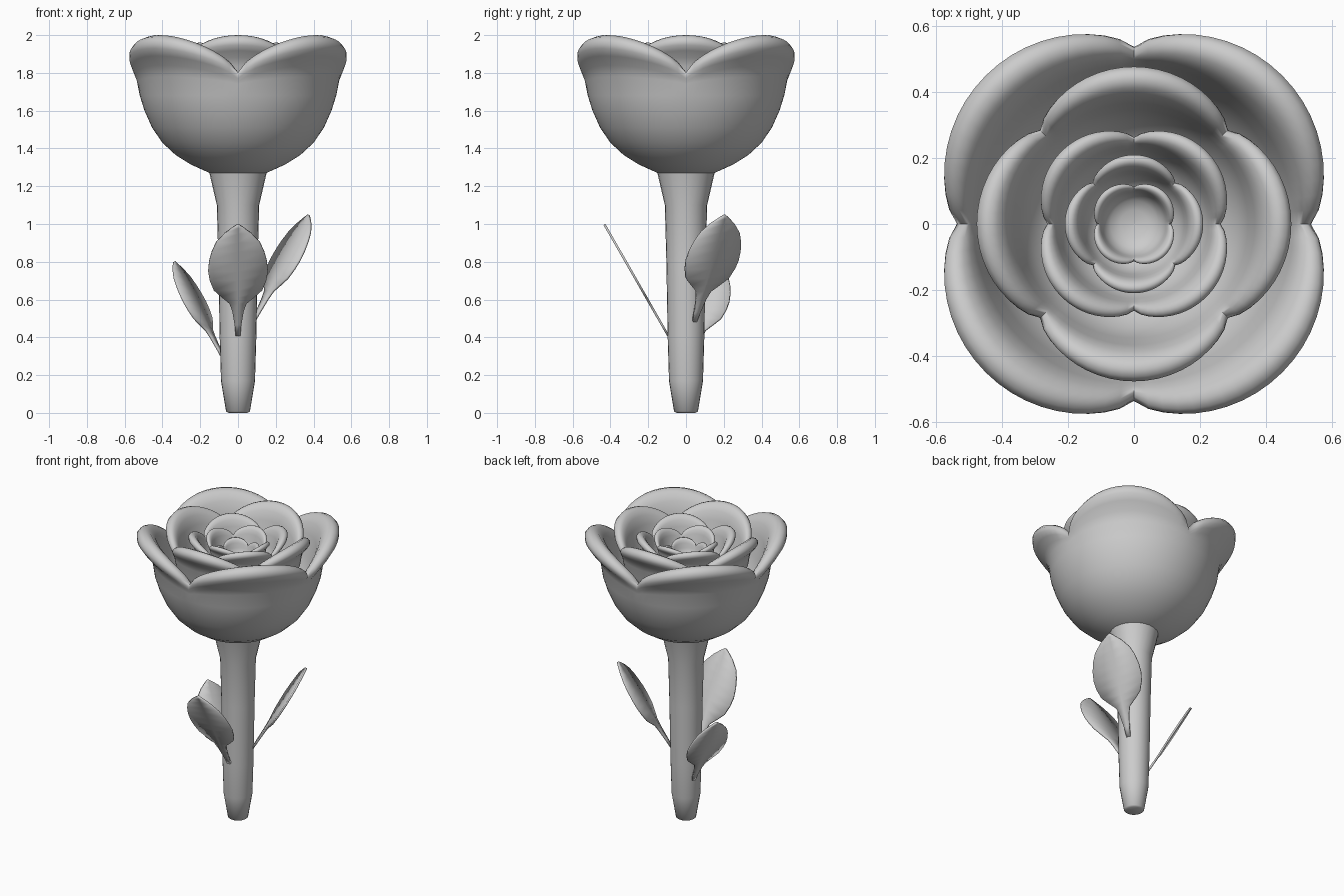
import bpy, bmesh, math
from mathutils import Vector, Matrix

if "Cube" in bpy.data.objects:
    bpy.data.objects.remove(bpy.data.objects["Cube"])

grey = bpy.data.materials.new("plain_grey")
grey.use_nodes = True
grey.diffuse_color = (0.6, 0.6, 0.6, 1)
bsdf = grey.node_tree.nodes["Principled BSDF"]
bsdf.inputs["Base Color"].default_value = (0.6, 0.6, 0.6, 1)
bsdf.inputs["Roughness"].default_value = 0.7


def finish(name, bm, sharp_angle=50):
    """Turn a bmesh into a smooth shaded object."""
    bmesh.ops.recalc_face_normals(bm, faces=bm.faces)
    mesh = bpy.data.meshes.new(name)
    bm.to_mesh(mesh)
    bm.free()
    mesh.materials.append(grey)
    for p in mesh.polygons:
        p.use_smooth = True
    mesh.set_sharp_from_angle(angle=math.radians(sharp_angle))
    obj = bpy.data.objects.new(name, mesh)
    bpy.context.collection.objects.link(obj)
    return obj


def lathe(bm, profile_at, sides):
    """Revolve a profile that may change with the angle; both ends are closed."""
    rows = []
    for i in range(sides):
        a = math.tau * i / sides
        rows.append([bm.verts.new((r * math.cos(a), r * math.sin(a), z))
                     for r, z in profile_at(a)])
    for i, row in enumerate(rows):
        nxt = rows[(i + 1) % sides]
        for j in range(len(row) - 1):
            bm.faces.new((row[j], nxt[j], nxt[j + 1], row[j + 1]))
    bm.faces.new([row[0] for row in rows])
    bm.faces.new([row[-1] for row in rows])


# Petal cup: shared body, and a lip that rolls out between the notches
outer = [(0.01, 1.25), (0.15, 1.27), (0.25, 1.315), (0.33, 1.365), (0.4, 1.43),
         (0.455, 1.51), (0.495, 1.6), (0.52, 1.68)]
lip_mid = [(0.535, 1.78), (0.56, 1.84), (0.605, 1.89), (0.632, 1.93), (0.635, 1.965),
           (0.615, 1.99), (0.585, 2.0), (0.55, 1.985), (0.515, 1.94), (0.488, 1.86)]
lip_notch = [(0.532, 1.74), (0.534, 1.755), (0.536, 1.77), (0.535, 1.785), (0.53, 1.797),
             (0.522, 1.803), (0.51, 1.803), (0.5, 1.797), (0.49, 1.78), (0.48, 1.76)]
inner = [(0.46, 1.71), (0.42, 1.6), (0.34, 1.505), (0.2, 1.445), (0.01, 1.425)]


def petal_ring(name, scale, top, turn):
    def profile(a):
        w = abs(math.sin(2 * a)) ** 0.7
        lip = [(n[0] + (m[0] - n[0]) * w, n[1] + (m[1] - n[1]) * w)
               for n, m in zip(lip_notch, lip_mid)]
        return [(r * scale, top - (2 - z) * scale) for r, z in outer + lip + inner]

    bm = bmesh.new()
    lathe(bm, profile, 80)
    bmesh.ops.rotate(bm, verts=bm.verts, matrix=Matrix.Rotation(turn, 3, "Z"))
    finish(name, bm, 80)


# Five nested rings, each turned an eighth against the one outside it
rings = [("outer_petals", 1, 2), ("second_petals", 0.75, 2), ("third_petals", 0.49, 1.96),
         ("fourth_petals", 0.33, 1.93), ("bud_petals", 0.21, 1.87)]
for i, (name, scale, top) in enumerate(rings):
    petal_ring(name, scale, top, i * math.pi / 4)

# Stem, tapered at the foot and flaring under the flower
bm = bmesh.new()
stem = [(0.05, 0), (0.063, 0.008), (0.09, 0.17), (0.097, 0.4), (0.104, 0.8),
        (0.112, 1.1), (0.155, 1.285)]
lathe(bm, lambda a: stem, 24)
finish("stem", bm)

# Leaf outline: distance along the leaf, half width
outline = [(0, 0.012), (0.1, 0.018), (0.22, 0.03), (0.29, 0.045), (0.35, 0.088), (0.41, 0.128),
           (0.5, 0.15), (0.58, 0.158), (0.67, 0.153), (0.76, 0.138), (0.84, 0.115),
           (0.92, 0.07), (0.97, 0.03), (1, 0.003)]


def leaf(name, azimuth, base, tip, size):
    """Flat leaf leaning outward; base and tip are (radius, height)."""
    out = Vector((math.cos(azimuth), math.sin(azimuth), 0))
    side = Vector((-out.y, out.x, 0))
    start = out * base[0] + Vector((0, 0, base[1]))
    end = out * tip[0] + Vector((0, 0, tip[1]))
    bm = bmesh.new()
    rows = [[bm.verts.new(start.lerp(end, t) + side * w * size * s) for s in (-1, 0, 1)]
            for t, w in outline]
    for a, b in zip(rows, rows[1:]):
        for j in (0, 1):
            bm.faces.new((a[j], a[j + 1], b[j + 1], b[j]))
    obj = finish(name, bm)
    solid = obj.modifiers.new("thickness", "SOLIDIFY")
    solid.thickness = 0.012
    solid.offset = 0


leaf("front_leaf", math.radians(-90), (0.095, 0.41), (0.432, 0.998), 1)
leaf("left_leaf", math.radians(29), (0.09, 0.48), (0.428, 1.048), 1)
leaf("right_leaf", math.radians(156), (0.085, 0.29), (0.37, 0.8), 0.87)
